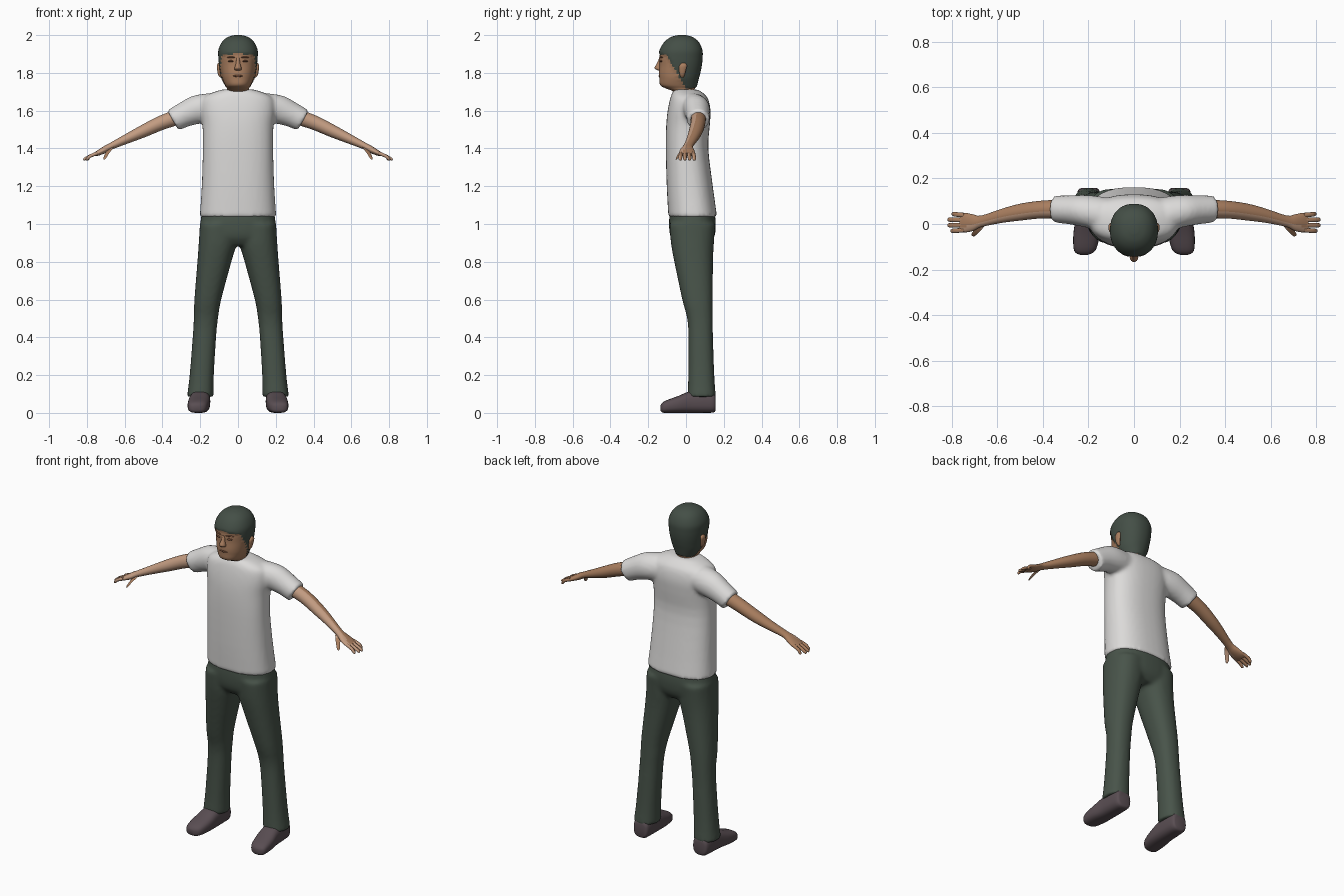
import bpy, bmesh, math
from mathutils import Vector

cube = bpy.data.objects.get("Cube")
if cube:
    bpy.data.objects.remove(cube, do_unlink=True)


def material(name, rgb):
    m = bpy.data.materials.new(name)
    m.use_nodes = True
    m.diffuse_color = (*rgb, 1)
    m.node_tree.nodes["Principled BSDF"].inputs["Base Color"].default_value = (*rgb, 1)
    m.roughness = 0.8
    return m


WHITE = material("shirt_white", (0.72, 0.71, 0.70))
GREEN = material("trouser_green", (0.065, 0.088, 0.068))
HAIR = material("hair_dark_green", (0.058, 0.078, 0.062))
SKIN = material("skin_tan", (0.40, 0.21, 0.115))
LIGHT = material("skin_light", (0.54, 0.33, 0.22))
SHOE = material("shoe_plum", (0.10, 0.075, 0.085))
BROWN = material("feature_brown", (0.20, 0.085, 0.045))

X, Y, Z = Vector((1, 0, 0)), Vector((0, 1, 0)), Vector((0, 0, 1))


def level(z, half, front, back, cx=0):
    """Horizontal ring from its half width and front and back limits."""
    return (cx, (front + back) / 2, z, half, (back - front) / 2)


def spline(rows, sub):
    """Smoothly interpolated rows."""
    out = []
    for i in range(len(rows) - 1):
        p = [rows[max(i - 1, 0)], rows[i], rows[i + 1], rows[min(i + 2, len(rows) - 1)]]
        for k in range(sub):
            t = k / sub
            out.append([0.5 * (2 * b + (c - a) * t + (2 * a - 5 * b + 4 * c - d) * t * t
                               + (3 * b - a - 3 * c + d) * t ** 3)
                        for a, b, c, d in zip(*p)])
    return out + [list(rows[-1])]


def loft(bm, rows, u=X, v=Y, power=2.0, n=24, sub=3, side=1):
    """Skin of rounded rings (x, y, z, radius along u, radius along v)."""
    rings = []
    for x, y, z, a, b in spline(rows, sub):
        ring = []
        for k in range(n):
            t = math.tau * k / n
            c, s = math.cos(t), math.sin(t)
            p = (Vector((x, y, z))
                 + u * a * math.copysign(abs(c) ** (2 / power), c)
                 + v * b * math.copysign(abs(s) ** (2 / power), s))
            p.x *= side
            ring.append(bm.verts.new(p))
        rings.append(ring)
    for r, q in zip(rings, rings[1:]):
        for k in range(n):
            bm.faces.new((r[k], r[(k + 1) % n], q[(k + 1) % n], q[k]))
    bm.faces.new(rings[0][::-1])
    bm.faces.new(rings[-1])


def finish(name, bm, mats, rule=None, voxel=0):
    bmesh.ops.recalc_face_normals(bm, faces=bm.faces)
    bm.normal_update()
    for f in bm.faces:
        f.smooth = True
        if rule:
            f.material_index = rule(f)
    me = bpy.data.meshes.new(name)
    bm.to_mesh(me)
    bm.free()
    for m in mats:
        me.materials.append(m)
    me.set_sharp_from_angle(angle=math.radians(50))
    ob = bpy.data.objects.new(name, me)
    bpy.context.collection.objects.link(ob)
    if voxel:
        r = ob.modifiers.new("merge", 'REMESH')
        r.mode, r.voxel_size, r.use_smooth_shade = 'VOXEL', voxel, True
        s = ob.modifiers.new("soften", 'SMOOTH')
        s.factor, s.iterations = 0.5, 5
    return ob


SIDES = (("left", 1), ("right", -1))

# Shirt: torso and sleeves merged
bm = bmesh.new()
loft(bm, [level(1.035, .203, -.093, .165), level(1.2, .192, -.102, .142),
          level(1.4, .186, -.107, .118), level(1.52, .188, -.105, .126),
          level(1.6, .198, -.097, .13), level(1.66, .19, -.085, .118),
          level(1.69, .15, -.075, .095), level(1.712, .085, -.062, .062)],
     power=2.4, n=40)
for _, s in SIDES:
    loft(bm, [(.11, .04, 1.62, .075, .085), (.2, .055, 1.608, .072, .082),
              (.28, .062, 1.58, .064, .068), (.345, .065, 1.548, .06, .062)],
         u=Y, v=Vector((.5, 0, .86)), side=s)
finish("shirt", bm, [WHITE], voxel=.011)

# Trousers: hips and legs merged
bm = bmesh.new()
loft(bm, [level(1.07, .19, -.085, .15), level(1.0, .2, -.09, .158),
          level(.93, .2, -.082, .15), level(.885, .17, -.05, .12)], power=2.4, n=40)
for _, s in SIDES:
    loft(bm, [level(1.0, .098, -.088, .155, .104), level(.9, .1, -.08, .148, .108),
              level(.8, .09, -.062, .143, .125), level(.6, .071, -.02, .142, .16),
              level(.5, .064, .006, .142, .17), level(.4, .062, .013, .143, .178),
              level(.2, .064, .012, .15, .192), level(.085, .07, .008, .158, .2)],
         power=2.3, n=32, side=s)
finish("trousers", bm, [GREEN], voxel=.011)

# Shoes
for tag, s in SIDES:
    bm = bmesh.new()
    loft(bm, [(.198, .157, .05, .035, .035), (.199, .145, .056, .048, .054),
              (.2, .09, .06, .053, .06), (.202, .02, .057, .055, .057),
              (.208, -.04, .045, .058, .045), (.214, -.1, .034, .052, .034),
              (.218, -.125, .028, .04, .026), (.22, -.135, .026, .018, .014)],
         u=X, v=Z, power=2.7, side=s)
    finish(tag + "_shoe", bm, [SHOE])

# Arms with palm, four fingers and thumb
for tag, s in SIDES:
    bm = bmesh.new()
    tilt = Vector((.4, 0, .92))
    loft(bm, [(.28, .065, 1.578, .042, .042), (.4, .064, 1.538, .039, .038),
              (.5, .052, 1.492, .037, .033), (.58, .036, 1.455, .031, .026),
              (.67, .012, 1.413, .025, .018), (.705, .006, 1.394, .036, .018),
              (.74, .006, 1.376, .043, .014), (.762, .006, 1.367, .04, .009)],
         u=Y, v=tilt, side=s)
    for i in range(4):
        y = -.027 + i * .022
        reach = (.805, .818, .818, .8)[i]
        loft(bm, [(.745, y, 1.375, .01, .01), (.782, y * 1.08, 1.36, .01, .009),
                  (reach - .006, y * 1.12, 1.344, .009, .008),
                  (reach, y * 1.12, 1.339, .004, .004)],
             u=Y, v=tilt, n=10, sub=2, side=s)
    loft(bm, [(.672, -.005, 1.404, .016, .012), (.69, -.03, 1.378, .013, .011),
              (.704, -.046, 1.352, .01, .009), (.707, -.051, 1.343, .005, .004)],
         u=Vector((.8, .5, 0)), v=Vector((-.4, .6, .6)), n=10, sub=2, side=s)
    finish(tag + "_arm", bm, [SKIN, LIGHT], rule=lambda f: int(f.normal.y < -.15))

# Head and neck, with hair above a sloping hairline


def hairy(p):
    line = 1.905 - min(max((p.y + .1) / .1, 0), 1) * .18
    return int(p.z > line - abs(p.x) * .15)


bm = bmesh.new()
loft(bm, [level(1.66, .064, -.065, .055), level(1.7, .058, -.068, .045),
          level(1.717, .058, -.105, .047), level(1.735, .068, -.136, .053),
          level(1.77, .082, -.141, .062), level(1.8, .088, -.143, .07),
          level(1.84, .094, -.14, .078), level(1.88, .098, -.14, .082),
          level(1.92, .098, -.134, .081), level(1.96, .08, -.11, .063),
          level(1.984, .052, -.078, .033), level(1.994, .018, -.042, -.002)],
     power=2.2, n=56, sub=5)
bm.normal_update()
for vert in bm.verts:
    if hairy(vert.co):
        vert.co += Vector((vert.co.x, vert.co.y + .03, max(vert.co.z - 1.88, 0))).normalized() * .006
finish("head", bm, [SKIN, HAIR], rule=lambda f: hairy(f.calc_center_median()))

# Nose
bm = bmesh.new()
loft(bm, [(0, -.136, 1.878, .009, .006), (0, -.142, 1.85, .011, .012),
          (0, -.147, 1.828, .018, .02), (0, -.143, 1.817, .018, .015),
          (0, -.138, 1.812, .01, .006)], n=16)
finish("nose", bm, [SKIN])

# Ears
for tag, s in SIDES:
    bm = bmesh.new()
    loft(bm, [(.088, -.02, 1.775, .006, .007), (.096, -.02, 1.79, .009, .013),
              (.101, -.018, 1.82, .01, .02), (.102, -.015, 1.84, .01, .02),
              (.098, -.013, 1.853, .006, .008)], n=14, side=s)
    finish(tag + "_ear", bm, [SKIN])

# Eyes, brows and lips
across, out = Vector((.94, .35, 0)), Vector((-.35, .94, 0))
for tag, s in SIDES:
    for part, z, wide, tall in (("eye", 1.862, .016, .005), ("brow", 1.882, .024, .004)):
        bm = bmesh.new()
        loft(bm, [(.038, -.132, z - tall, wide * .5, .003), (.038, -.132, z, wide, .007),
                  (.038, -.132, z + tall, wide * .5, .003)],
             u=across, v=out, n=16, side=s)
        finish(tag + "_" + part, bm, [BROWN])
bm = bmesh.new()
loft(bm, [(0, -.137, 1.777, .012, .004), (0, -.138, 1.784, .027, .008),
          (0, -.137, 1.791, .012, .004)], n=16)
finish("lips", bm, [BROWN])
